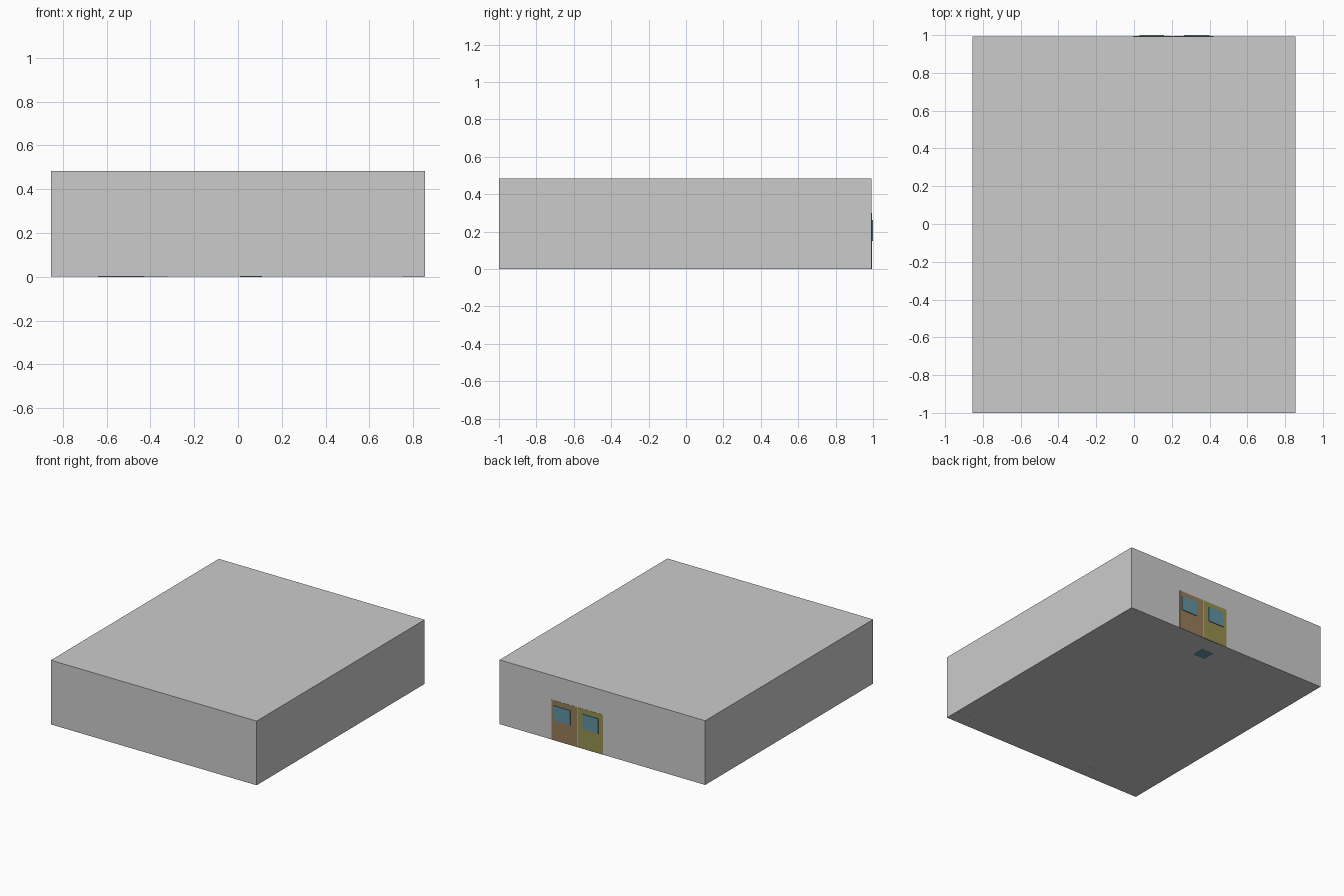
import bpy, bmesh

if "Cube" in bpy.data.objects:
    bpy.data.objects.remove(bpy.data.objects["Cube"])


def material(name, rgb):
    m = bpy.data.materials.new(name)
    m.diffuse_color = (*rgb, 1)
    m.use_nodes = True
    m.node_tree.nodes["Principled BSDF"].inputs["Base Color"].default_value = m.diffuse_color
    return m


def box(name, x, y, z, mat=None):
    """Axis-aligned box given (min, max) on each axis."""
    bm = bmesh.new()
    bmesh.ops.create_cube(bm, size=1)
    for v in bm.verts:
        for i, (lo, hi) in enumerate((x, y, z)):
            v.co[i] = lo if v.co[i] < 0 else hi
    mesh = bpy.data.meshes.new(name)
    bm.to_mesh(mesh)
    bm.free()
    obj = bpy.data.objects.new(name, mesh)
    bpy.context.collection.objects.link(obj)
    if mat:
        mesh.materials.append(mat)
    return obj


orange = material("door_orange", (0.31, 0.21, 0.10))
yellow = material("door_yellow", (0.31, 0.28, 0.08))
glass = material("window_blue", (0.12, 0.29, 0.36))

W, FRONT, BACK, H = 0.855, -1.0, 0.993, 0.483

# Room shell
box("room", (-W, W), (FRONT, BACK), (0.0006, H))

# Columns inside the room, reaching the floor
IN = 0.004
columns = [
    ("column_front_right", (0.75, W - IN), (FRONT + IN, -0.89)),
    ("column_front_left", (-0.43, -0.32), (FRONT + IN, -0.89)),
    ("column_back_right", (0.75, W - IN), (0.89, BACK - IN)),
    ("column_back_left", (-0.64, -0.32), (0.88, BACK - IN)),
]
for name, x, y in columns:
    box(name, x, y, (0, H - 0.001))

# Blue floor plate behind the doors
box("floor_plate", (0.01, 0.11), (0.77, 0.87), (0, 0.01), glass)

# Double door with a raised window in each leaf
for side, x, wx, mat in (("left", (0.209, 0.42), (0.265, 0.40), orange),
                         ("right", (-0.005, 0.206), (0.03, 0.16), yellow)):
    box(f"door_{side}", x, (BACK - 0.01, BACK + 0.0015), (0.0006, 0.30), mat)
    box(f"door_window_{side}", wx, (BACK - 0.01, 1.0), (0.15, 0.262), glass)
